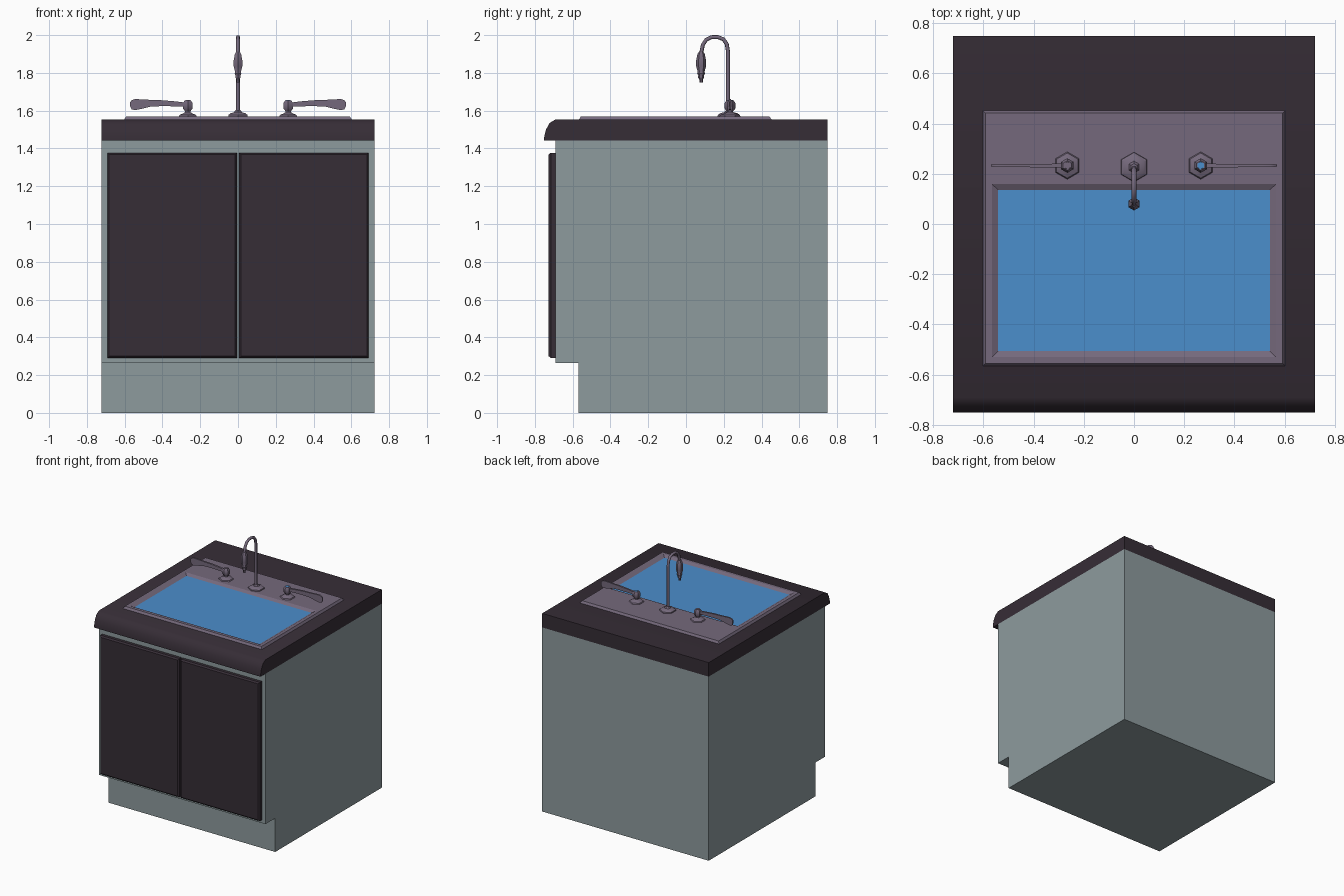
import bpy, bmesh, math
from mathutils import Vector

if "Cube" in bpy.data.objects:
    bpy.data.objects.remove(bpy.data.objects["Cube"])


def material(name, rgb):
    m = bpy.data.materials.new(name)
    m.diffuse_color = [((c / 255 + 0.055) / 1.055) ** 2.4 for c in rgb] + [1]
    m.use_nodes = True
    m.node_tree.nodes["Principled BSDF"].inputs["Base Color"].default_value = m.diffuse_color
    return m


GREY = material("cabinet grey", (141, 155, 158))
DARK = material("dark plum", (54, 45, 54))
METAL = material("mauve metal", (117, 105, 124))
BLUE = material("water blue", (75, 142, 204))


def finish(name, bm, mat, smooth=None):
    bmesh.ops.recalc_face_normals(bm, faces=bm.faces[:])
    me = bpy.data.meshes.new(name)
    bm.to_mesh(me)
    bm.free()
    me.materials.append(mat)
    ob = bpy.data.objects.new(name, me)
    bpy.context.collection.objects.link(ob)
    if smooth:
        bpy.ops.object.select_all(action='DESELECT')
        ob.select_set(True)
        bpy.context.view_layer.objects.active = ob
        bpy.ops.object.shade_smooth_by_angle(angle=math.radians(smooth))
    return ob


def loft(name, rings, mat, caps=True, smooth=None):
    """Skin a list of closed rings with equal point counts."""
    bm = bmesh.new()
    vs = [[bm.verts.new(p) for p in r] for r in rings]
    n = len(rings[0])
    for a, b in zip(vs, vs[1:]):
        for i in range(n):
            j = (i + 1) % n
            bm.faces.new((a[i], a[j], b[j], b[i]))
    if caps:
        bm.faces.new(vs[0])
        bm.faces.new(vs[-1])
    return finish(name, bm, mat, smooth)


def extrude_x(name, profile, half, mat, smooth=None):
    return loft(name, [[(x, y, z) for y, z in profile] for x in (-half, half)], mat, True, smooth)


def rect(x0, x1, y0, y1, z):
    return [(x0, y0, z), (x1, y0, z), (x1, y1, z), (x0, y1, z)]


def hex_turned(name, cx, cy, profile, mat, sides=6):
    """Stack of polygon rings from (radius, z) pairs."""
    rings = [[(cx + r * math.sin(k * math.tau / sides), cy + r * math.cos(k * math.tau / sides), z)
              for k in range(sides)] for r, z in profile]
    return loft(name, rings, mat, True, 35)


# Cabinet body with toe kick
extrude_x("cabinet", [(-0.57, 0), (0.75, 0), (0.75, 1.443), (-0.692, 1.443),
                      (-0.692, 0.265), (-0.57, 0.265)], 0.722, GREY)

# Countertop with rounded front edge
extrude_x("countertop", [(-0.752, 1.443), (0.75, 1.443), (0.75, 1.553), (-0.692, 1.553),
                         (-0.722, 1.535), (-0.741, 1.50), (-0.75, 1.465)], 0.722, DARK, 40)

# Doors with chamfered front edges
for side, x0, x1 in (("left", -0.692, -0.006), ("right", 0.006, 0.692)):
    rings = []
    for inset, y in ((0, -0.690), (0, -0.716), (0.010, -0.727)):
        rings.append([(x, y, z) for x, _, z in
                      [(x0 + inset, 0, 0.29 + inset), (x1 - inset, 0, 0.29 + inset),
                       (x1 - inset, 0, 1.377 - inset), (x0 + inset, 0, 1.377 - inset)]])
    loft(side + "_door", rings, DARK)

# Sink rim and the water inside it
loft("sink_rim", [rect(-0.603, 0.603, -0.567, 0.453, 1.552),
                  rect(-0.592, 0.592, -0.556, 0.442, 1.570),
                  rect(-0.567, 0.567, -0.531, 0.160, 1.570),
                  rect(-0.540, 0.540, -0.505, 0.134, 1.556)], METAL, caps=False)
loft("water", [rect(-0.542, 0.542, -0.507, 0.136, z) for z in (1.552, 1.557)], BLUE)

# Faucet base, neck and spray head
hex_turned("faucet_base", 0, 0.227, [(0.060, 1.568), (0.058, 1.578), (0.046, 1.586),
                                     (0.024, 1.592), (0.014, 1.604)], METAL)
path = [(0.222, 1.585), (0.222, 1.915), (0.216, 1.952), (0.198, 1.978), (0.170, 1.989),
        (0.135, 1.989), (0.107, 1.975), (0.089, 1.948), (0.080, 1.90)]
rings = []
for i, (y, z) in enumerate(path):
    a, b = path[max(i - 1, 0)], path[min(i + 1, len(path) - 1)]
    t = Vector((0, b[0] - a[0], b[1] - a[1])).normalized()
    side = Vector((1, 0, 0))
    up = t.cross(side)
    rings.append([Vector((0, y, z)) + 0.0105 * (math.cos(k * math.tau / 8) * side
                  + math.sin(k * math.tau / 8) * up) for k in range(8)])
loft("faucet_neck", rings, METAL, True, 50)
hex_turned("spray_head", 0, 0.080, [(0.012, 1.912), (0.019, 1.900), (0.026, 1.868), (0.026, 1.835),
                                    (0.018, 1.805), (0.021, 1.798), (0.015, 1.785),
                                    (0.016, 1.775), (0.009, 1.765), (0.009, 1.750)], METAL)

# Tap handles, mirrored left and right; the cold one has a blue cap
lever = [(0.275, 1.622, 1.642, 0.010), (0.330, 1.623, 1.649, 0.007), (0.400, 1.624, 1.655, 0.007),
         (0.460, 1.622, 1.657, 0.006), (0.510, 1.610, 1.660, 0.006), (0.545, 1.603, 1.661, 0.006),
         (0.563, 1.607, 1.655, 0.005), (0.571, 1.622, 1.645, 0.004)]
for side, s in (("left", -1), ("right", 1)):
    cx, cy = s * 0.266, 0.233
    hex_turned(side + "_tap_base", cx, cy, [(0.056, 1.568), (0.050, 1.577), (0.030, 1.585),
                                            (0.016, 1.592), (0.016, 1.604)], METAL)
    hex_turned(side + "_tap_knob", cx, cy, [(0.018, 1.598), (0.029, 1.612), (0.029, 1.640),
                                            (0.019, 1.654)], METAL)
    hex_turned(side + "_tap_cap", cx, cy, [(0.016, 1.653), (0.015, 1.656)],
               BLUE if s > 0 else METAL)
    loft(side + "_tap_lever", [[(s * x, cy - w, lo), (s * x, cy + w, lo),
                                (s * x, cy + w, hi), (s * x, cy - w, hi)]
                               for x, lo, hi, w in lever], METAL, True, 35)
